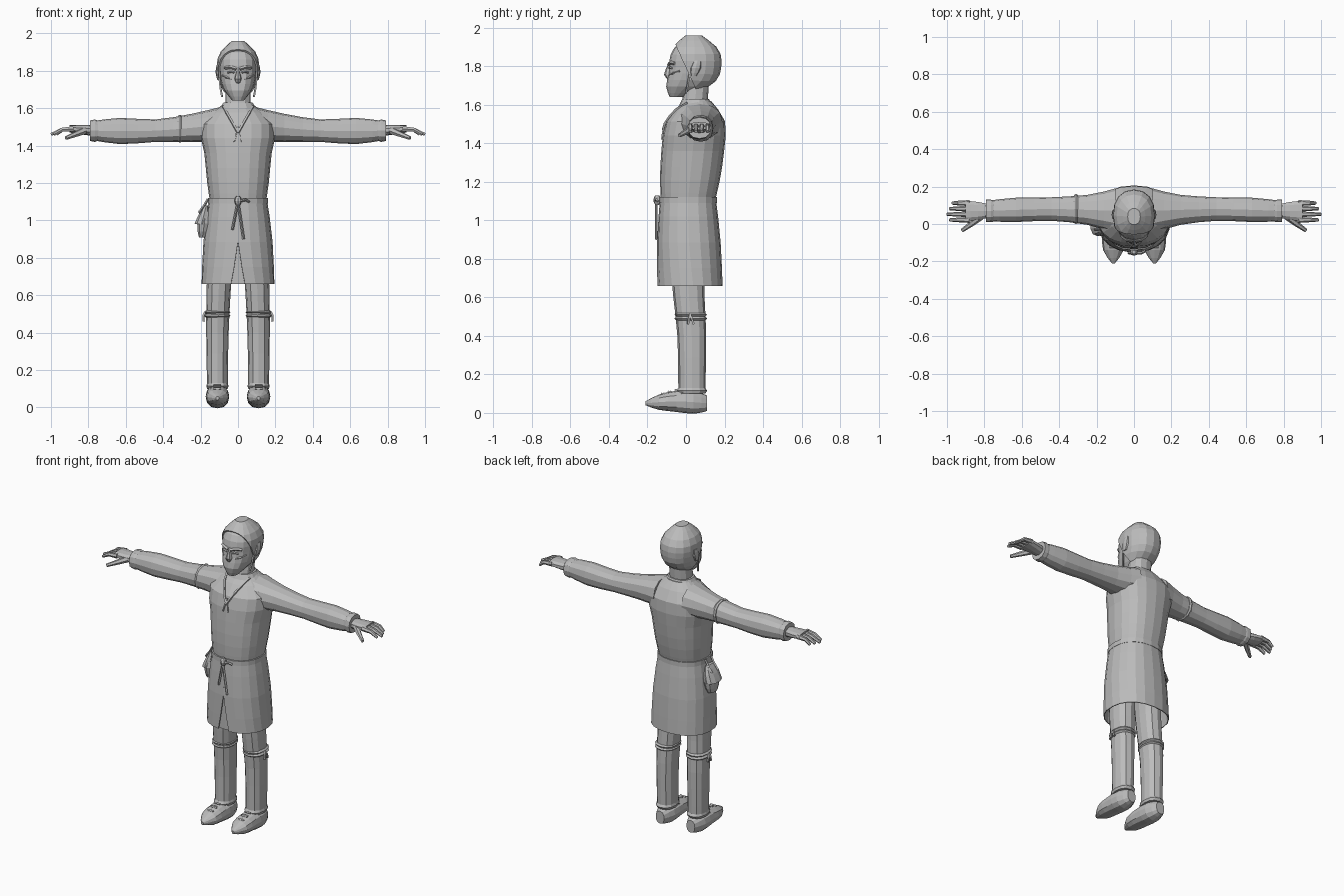
import bpy, bmesh, math
from mathutils import Vector
from mathutils.bvhtree import BVHTree

if "Cube" in bpy.data.objects:
    bpy.data.objects.remove(bpy.data.objects["Cube"])

grey = bpy.data.materials.new("plain grey")
grey.use_nodes = True
grey.diffuse_color = (.5, .5, .5, 1)
grey.node_tree.nodes["Principled BSDF"].inputs["Base Color"].default_value = grey.diffuse_color


def blend(values, amount):
    """Smooth curve through evenly spaced values, for an amount from zero to one."""
    last = len(values) - 1
    spot = amount * last
    index = min(int(spot), last - 1)
    part = spot - index
    before, start = values[max(index - 1, 0)], values[index]
    end, after = values[index + 1], values[min(index + 2, last)]
    bend = before * 2 - start * 5 + end * 4 - after
    twist = (start - end) * 3 + after - before
    return start + (end - before + (bend + twist * part) * part) * (part / 2)


def add(name, data, mirror):
    part = bpy.data.objects.new(name, data)
    bpy.context.collection.objects.link(part)
    data.materials.append(grey)
    if mirror:
        part.modifiers.new("Mirror", 'MIRROR')
    return part


def squash(value, roundness=.87):
    return math.copysign(abs(value) ** roundness, value)


def tube(name, path, wide, deep, sides=12, steps=4, mirror=False, parting=None, cut=None):
    """Skin rounded sections along a path; wide and deep are half sizes along it."""
    path = [Vector(point) for point in path]
    run = path[-1] - path[0]
    along = max(range(3), key=lambda axis: abs(run[axis]))
    across, through = [axis for axis in range(3) if axis != along]
    bm = bmesh.new()
    rings = []
    for step in range(steps + 1):
        amount = step / steps
        gap = blend(parting, amount) if parting else 0
        spans = sides - 1 if parting else sides
        ring = []
        for side in range(sides):
            angle = gap - math.pi / 2 + (math.tau - gap * 2) * side / spans
            spot = blend(path, amount)
            spot[across] += blend(wide, amount) * squash(math.cos(angle))
            spot[through] += blend(deep, amount) * squash(math.sin(angle))
            ring.append(bm.verts.new(spot))
        rings.append(ring)
    for lower, upper in zip(rings, rings[1:]):
        for side in range(spans):
            after = (side + 1) % sides
            bm.faces.new((lower[side], lower[after], upper[after], upper[side]))
    if not parting:
        bm.faces.new(rings[0])
        bm.faces.new(rings[-1])
    bmesh.ops.recalc_face_normals(bm, faces=bm.faces)
    if cut:
        everything = bm.verts[:] + bm.edges[:] + bm.faces[:]
        bmesh.ops.bisect_plane(bm, geom=everything, plane_co=cut[0], plane_no=cut[1], clear_outer=True)
    mesh = bpy.data.meshes.new(name)
    bm.to_mesh(mesh)
    bm.free()
    return add(name, mesh, mirror)


def thicken(part, thickness):
    shell = part.modifiers.new("Solidify", 'SOLIDIFY')
    shell.thickness = thickness
    shell.offset = 1


def cord(name, points, radius, mirror=False, taper=1, detail=0):
    """Thin bar through the points, narrowing to the taper at its far end."""
    curve = bpy.data.curves.new(name, 'CURVE')
    curve.dimensions = '3D'
    curve.bevel_depth = radius
    curve.bevel_resolution = detail
    curve.use_fill_caps = True
    spline = curve.splines.new('POLY')
    spline.points.add(len(points) - 1)
    spline.use_smooth = False
    for index, (point, spot) in enumerate(zip(spline.points, points)):
        point.co = (*spot, 1)
        point.radius = 1 + (taper - 1) * index / (len(points) - 1)
    return add(name, curve, mirror)


# Tunic body, belt and parted skirt
torso = tube("tunic_body", path=[(0, .01, 1.1), (0, .06, 1.62)], wide=(.15, .165, .18, .2, .08),
             deep=(.14, .155, .163, .153, .07), sides=20, steps=8)
tube("belt", path=[(0, .01, 1.09), (0, .01, 1.12)], wide=(.16, .16), deep=(.15, .15), sides=20, steps=1)
skirt = tube("skirt", path=[(0, .01, 1.11), (0, .02, .66)], wide=(.15, .18, .19),
             deep=(.14, .16, .165), sides=21, parting=(0, 0, .15))
thicken(skirt, .005)
tube("skirt_under_panel", path=[(0, -.13, .95), (0, -.13, .66)], wide=(.02, .07),
     deep=(.004, .004), sides=8, steps=1)
tube("belt_knot", path=[(0, -.15, 1.08), (0, -.15, 1.13)], wide=(.01, .02, .01),
     deep=(.01, .02, .01), sides=8)
knot = Vector((0, -.155, 1.1))
for name, sway, drop in (("belt_end_right", -.03, .15), ("belt_end_left", .03, .2)):
    cord(name, [knot, knot + Vector((sway / 2, 0, -drop / 2)), knot + Vector((sway, 0, -drop))], .007)
cord("belt_loop", [knot, knot + Vector((.04, 0, .01)), knot + Vector((.06, .01, 0))], .007)


# Neckline trim and lace, laid on the chest
surface = BVHTree.FromPolygons([vertex.co for vertex in torso.data.vertices],
                               [face.vertices[:] for face in torso.data.polygons])


def chest(x, z):
    hit = surface.ray_cast(Vector((x, -1, z)), Vector((0, 1, 0)))[0]
    return hit - Vector((0, .005, 0))


tube("collar", path=[(0, .05, 1.6), (0, .05, 1.63)], wide=(.1, .08), deep=(.085, .07), sides=14, steps=1)
cord("neckline_trim", [chest(.02 * step, 1.47 + .035 * step) for step in range(5)], .008, mirror=True)
for name, sway in (("neck_lace_right", -.02), ("neck_lace_left", .015)):
    cord(name, [chest(0, 1.5), chest(sway / 2, 1.46), chest(sway, 1.42)], .005)

# Sleeves, cuffs and the right arm seam
tube("sleeve", path=[(.1, .07, 1.51), (.44, .08, 1.48), (.78, .07, 1.48)], wide=(.12, .08, .063, .065, .055),
     deep=(.095, .075, .06, .07, .05), steps=8, mirror=True)
tube("cuff", path=[(.74, .07, 1.48), (.79, .07, 1.48)], wide=(.055, .06, .06),
     deep=(.05, .06, .055), steps=2, mirror=True)
tube("arm_seam", path=[(-.32, .08, 1.49), (-.3, .08, 1.49)], wide=(.075, .08, .075),
     deep=(.07, .075, .07), steps=2)

# Hands with four fingers and a thumb
tube("palm", path=[(.77, .07, 1.48), (.9, .07, 1.49)], wide=(.035, .05, .057),
     deep=(.03, .025, .02), sides=10, mirror=True)
for index, name in enumerate(("index_finger", "middle_finger", "ring_finger", "little_finger")):
    y = .022 + .03 * index
    reach = 1 - .015 * abs(index - 1)
    cord(name, [(.88, y, 1.49), (.94, y, 1.485), (reach, y, 1.46)], .016, mirror=True, taper=.55, detail=1)
cord("thumb", [(.82, .04, 1.48), (.87, 0, 1.46), (.92, -.035, 1.44)], .02, mirror=True, taper=.5, detail=1)

# Head with a close cap of the same shape
head = dict(path=[(0, -.05, 1.64), (0, .03, 1.74), (0, .045, 1.85), (0, .04, 1.95)],
            wide=(.03, .083, .1, .095, .03), deep=(.035, .115, .13, .118, .04), sides=16, steps=10)
tube("head", **head)
cap = tube("cap", **head, cut=((0, -.055, 1.92), (0, -.9, -.4)))
thicken(cap, .01)
cord("cap_tie", [(.1, .02, 1.77), (.094, .01, 1.71), (.085, 0, 1.66)], .006, mirror=True)
tube("neck", path=[(0, .04, 1.57), (0, .06, 1.73)], wide=(.07, .065), deep=(.07, .06))

# Face and ears
tube("nose", path=[(0, -.08, 1.82), (0, -.085, 1.73)], wide=(.01, .01, .02, .01),
     deep=(.01, .02, .03, .01), sides=8, steps=6)
for name, height in (("upper_lip", 1.705), ("lower_lip", 1.69)):
    cord(name, [(-.03, -.085, height), (0, -.095, height), (.03, -.085, height)], .006)
cord("brow", [(.01, -.09, 1.81), (.04, -.083, 1.82), (.07, -.06, 1.815)], .009, mirror=True)
cord("eyelid", [(.02, -.087, 1.79), (.035, -.084, 1.795), (.055, -.073, 1.79)], .005, mirror=True)
cord("cheekbone", [(.03, -.08, 1.755), (.06, -.063, 1.765), (.08, -.03, 1.775)], .01, mirror=True)
tube("ear", path=[(.1, .04, 1.75), (.1, .06, 1.83)], wide=(.01, .02, .015),
     deep=(.015, .03, .02), sides=8, mirror=True)

# Legs, knee garters and ankle bands
tube("leg", path=[(.08, .02, 1), (.1, .01, .7), (.11, .03, .4), (.11, .03, .1)], wide=(.07, .066, .06, .055),
     deep=(.1, .085, .075, .07), steps=9, mirror=True)
for name, height in (("upper_garter", .51), ("lower_garter", .49)):
    tube(name, path=[(.11, .025, height - .01), (.11, .025, height + .01)], wide=(.06, .07, .06),
         deep=(.075, .085, .075), steps=2, mirror=True)
tie = Vector((.175, .02, .51))
for name, sway in (("garter_end_back", .02), ("garter_end_front", -.01)):
    cord(name, [tie, tie + Vector((.01, sway / 2, -.02)), tie + Vector((.01, sway, -.05))], .007, mirror=True)
tube("ankle_band", path=[(.11, .03, .1), (.11, .03, .13)], wide=(.055, .06, .055),
     deep=(.07, .08, .07), steps=2, mirror=True)

# Pointed shoes with laces
tube("shoe", path=[(.11, .11, .05), (.11, -.05, .06), (.11, -.21, .05)], wide=(.03, .06, .062, .055, .008),
     deep=(.04, .06, .055, .04, .01), steps=8, mirror=True)
for row in range(3):
    middle = Vector((.11, -.045 - .035 * row, .12 - .01 * row))
    ends = [middle + Vector((side * .045, .025, -.02)) for side in (-1, 1)]
    cord("shoe_lace", [ends[0], middle, ends[1]], .006, mirror=True)
    cord("lace_bow", [middle + Vector((side * .02, -.01, 0)) for side in (-1, 1)], .006, mirror=True)

# Belt pouch on the right hip
tube("pouch", path=[(-.17, 0, 1.06), (-.19, 0, .91)], wide=(.02, .04, .02), deep=(.04, .065, .04), sides=10)
tube("pouch_flap", path=[(-.17, 0, 1.08), (-.195, 0, .98)], wide=(.01, .03, .04),
     deep=(.04, .06, .065), sides=10)
for name, y in (("front_pouch_strap", -.03), ("back_pouch_strap", .03)):
    cord(name, [(-.16, y, 1.115), (-.18, y, 1.08), (-.21, y, 1.04)], .007)
